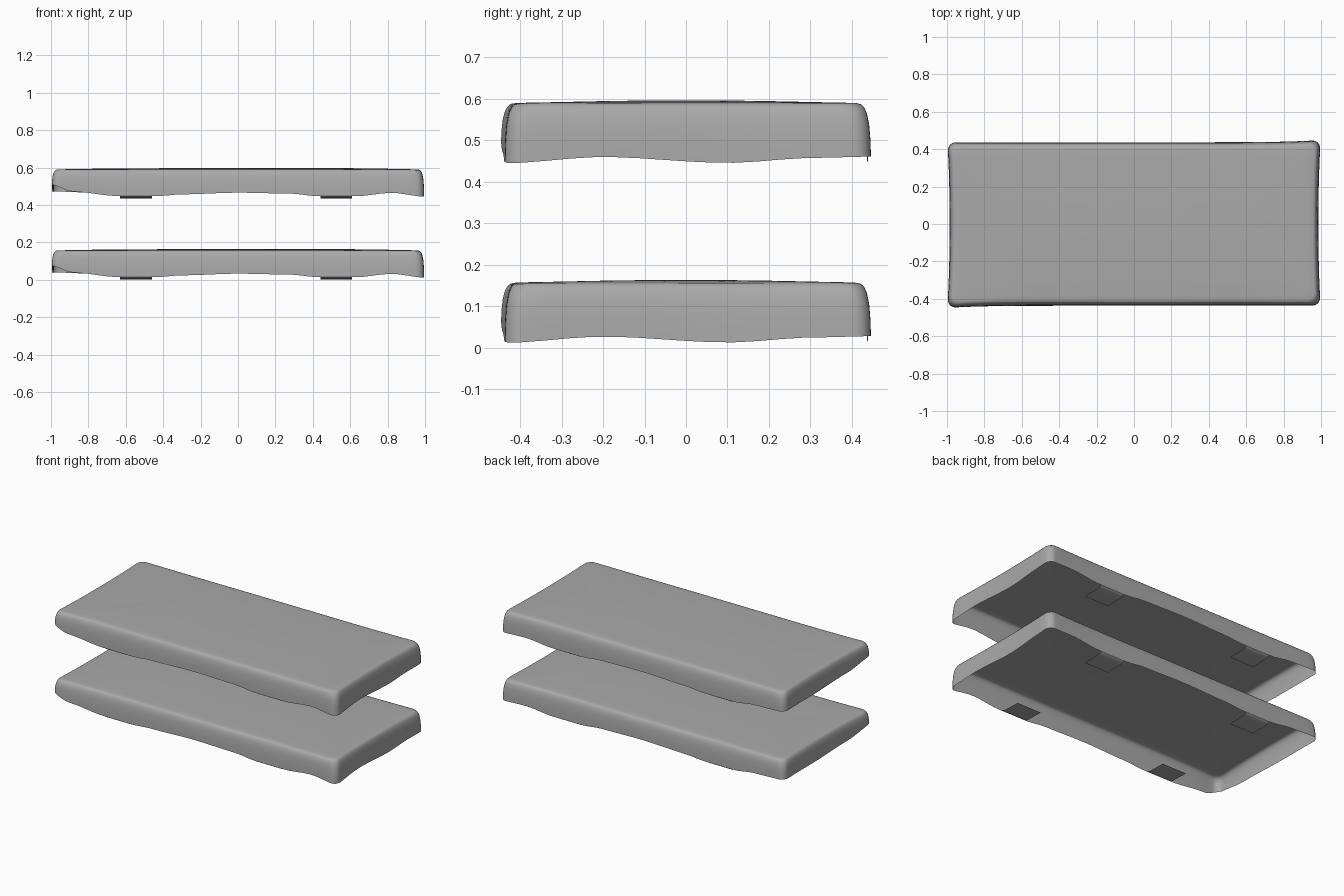
import bpy, bmesh, math

cube = bpy.data.objects.get("Cube")
if cube:
    bpy.data.objects.remove(cube, do_unlink=True)

grey = bpy.data.materials.new("soft grey fabric")
grey.use_nodes = True
COLOUR = (0.4, 0.4, 0.4, 1)
grey.diffuse_color = COLOUR
grey.node_tree.nodes["Principled BSDF"].inputs["Base Color"].default_value = COLOUR

HX, HY, LIFT = 0.997, 0.437, 0.433

# Height of the wavy lower hem along each side
FRONT = [(-1, .075), (-.88, .038), (-.64, .015), (-.44, .014), (-.3, .024), (0, .033),
         (.28, .028), (.43, .014), (.63, .014), (.82, .032), (1, .012)]
BACK = [(-1, .04), (-.8, .034), (-.64, .015), (-.44, .014), (-.3, .024), (0, .033),
        (.28, .028), (.43, .014), (.63, .014), (.82, .032), (1, .028)]
RIGHT = [(-.44, .012), (-.2, .027), (.1, .013), (.3, .025), (.44, .028)]
LEFT = [(-.44, .075), (-.2, .045), (.1, .035), (.44, .04)]


def lerp(points, t):
    """Smoothly interpolated height at t."""
    for (a, za), (b, zb) in zip(points, points[1:]):
        if t <= b:
            k = min(max((t - a) / (b - a), 0), 1)
            k = k * k * (3 - 2 * k)
            return za + (zb - za) * k
    return points[-1][1]


def hem(x, y):
    if HX - abs(x) < HY - abs(y):
        return lerp(RIGHT if x > 0 else LEFT, y)
    return lerp(FRONT if y < 0 else BACK, x)


def bulge(x, y):
    """Pull two opposite corners outwards a little."""
    if x * y > 0 and y > 0 or x < 0 and y < 0:
        y += math.copysign(0.012 * abs(x) ** 6 * abs(y) / HY, y)
    x -= math.copysign(0.012, x) * (1 - (y / HY) ** 2) * abs(x) ** 6
    return x, y


def outline(inset):
    """Rounded rectangle with a constant number of points."""
    hx, hy = HX - inset, HY - inset
    r = min(0.045, hy * 0.6)
    pts = []
    corners = [(1, -1, -90, 14), (1, 1, 0, 40), (-1, 1, 90, 14), (-1, -1, 180, 40)]
    for i, (sx, sy, start, steps) in enumerate(corners):
        cx, cy = sx * (hx - r), sy * (hy - r)
        for k in range(7):
            a = math.radians(start + 15 * k)
            pts.append((cx + r * math.cos(a), cy + r * math.sin(a)))
        nx, ny = corners[(i + 1) % 4][:2]
        a = math.radians(start + 90)
        ax, ay = pts[-1]
        bx = nx * (hx - r) + r * math.cos(a)
        by = ny * (hy - r) + r * math.sin(a)
        for k in range(1, steps):
            t = k / steps
            pts.append((ax + (bx - ax) * t, ay + (by - ay) * t))
    return pts


def finish(bm, name, z):
    mesh = bpy.data.meshes.new(name)
    bm.to_mesh(mesh)
    bm.free()
    mesh.materials.append(grey)
    for p in mesh.polygons:
        p.use_smooth = True
    ob = bpy.data.objects.new(name, mesh)
    ob.location.z = z
    bpy.context.collection.objects.link(ob)


def cover(name, z):
    """Open shell: flaring wall, rounded rim and gently domed top."""
    profile = [(0, 0), (.001, .3), (.004, .6), (.009, .8), (.015, .91), (.022, .97),
               (.032, .99), (.06, 1), (.14, 1.012), (.26, 1.03), (.4, 1.04)]
    bm = bmesh.new()
    base = outline(0)
    rings = []
    for inset, level in profile:
        ring = []
        for (x, y), (ox, oy) in zip(outline(inset), base):
            low = hem(ox, oy)
            height = low + (0.158 - low) * level
            ring.append(bm.verts.new((*bulge(x, y), height)))
        rings.append(ring)
    n = len(base)
    for lower, upper in zip(rings, rings[1:]):
        for i in range(n):
            j = (i + 1) % n
            bm.faces.new((lower[i], lower[j], upper[j], upper[i]))
    bm.faces.new(rings[-1])
    finish(bm, name, z)


def tab(name, x0, x1, side, z):
    """Strip of the hem folded inwards under the shell."""
    bm = bmesh.new()
    rows = []
    for y, h in [(HY, .016), (.431, .010), (.42, .006), (.40, .004), (.295, .001)]:
        rows.append([bm.verts.new((x, side * y, h)) for x in (x0, x1)])
    for a, b in zip(rows, rows[1:]):
        quad = (a[0], a[1], b[1], b[0])
        bm.faces.new(quad if side > 0 else quad[::-1])
    bmesh.ops.recalc_face_normals(bm, faces=bm.faces)
    if sum(f.normal.z for f in bm.faces) > 0:
        bmesh.ops.reverse_faces(bm, faces=bm.faces)
    finish(bm, name, z)


for level, z in (("lower", 0), ("upper", LIFT)):
    cover(level + "_cover", z)
    for end, x0, x1 in (("left", .44, .61), ("right", -.63, -.46)):
        for face, side in (("front", -1), ("back", 1)):
            tab(f"{level}_{face}_{end}_tab", x0, x1, side, z)
